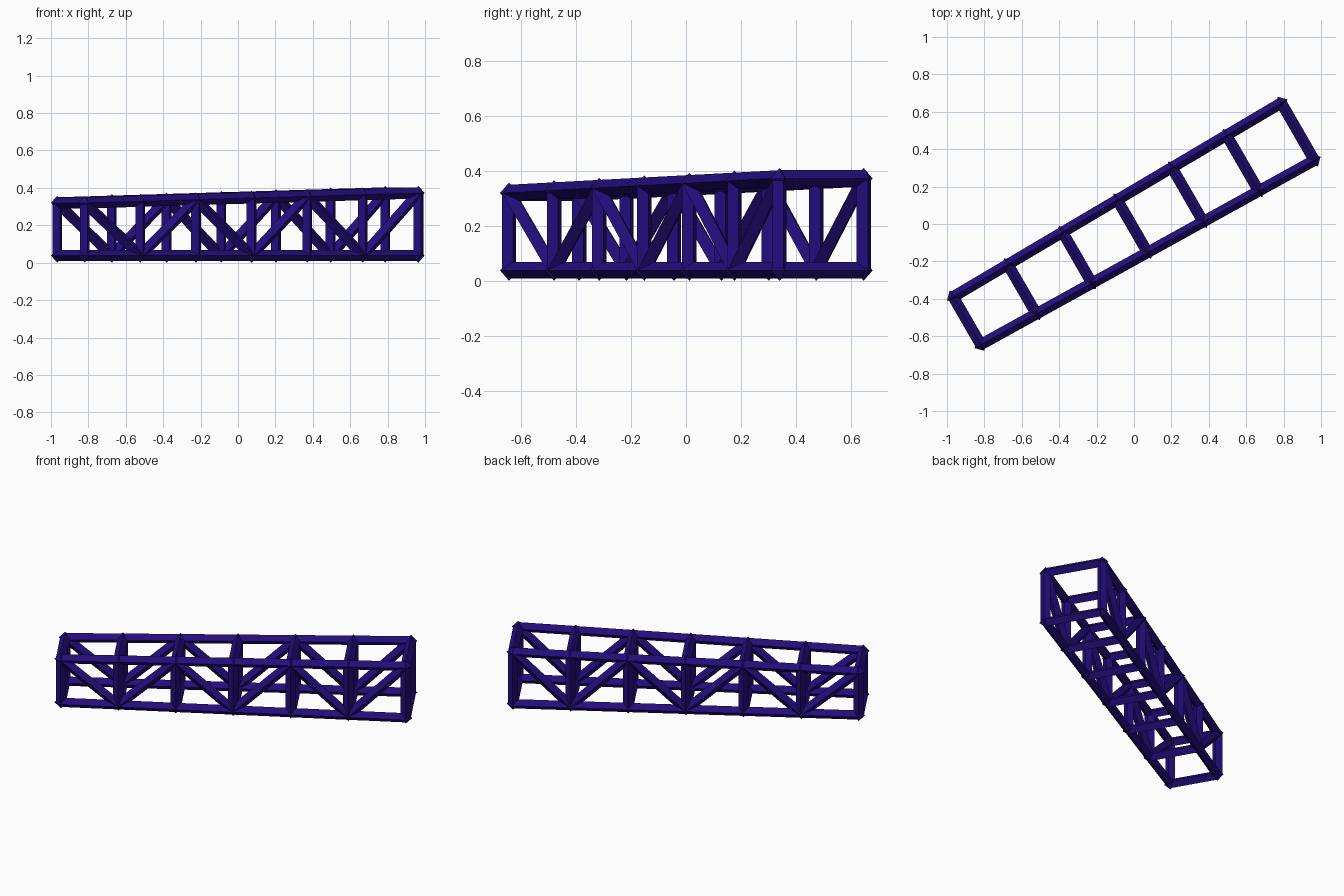
import bpy, bmesh
from math import radians, sin, cos
from mathutils import Vector, Matrix

if "Cube" in bpy.data.objects:
    bpy.data.objects.remove(bpy.data.objects["Cube"])

PANELS = 6
BAR_R = 0.030
JOINT_R = 0.038
U = Vector((cos(radians(30)), sin(radians(30)), 0))    # along the truss
V = Vector((-sin(radians(30)), cos(radians(30)), 0))   # across the truss
Z = Vector((0, 0, 1))
LEFT = Vector((-0.893, -0.517, 0))
RIGHT = Vector((0.876, 0.494, 0))

mat = bpy.data.materials.new("indigo_paint")
mat.diffuse_color = (0.016, 0.004, 0.20, 1)
mat.use_nodes = True
mat.node_tree.nodes["Principled BSDF"].inputs["Base Color"].default_value = mat.diffuse_color


def lerp(a, b, t):
    return a + (b - a) * t


def node(i, side, top):
    """Truss node: the frame grows wider and taller towards the right end."""
    t = i / PANELS
    p = LEFT.lerp(RIGHT, t) + V * side * lerp(0.1475, 0.177, t)
    p.z = lerp(0.320, 0.373, t) if top else 0.038
    return p


def bar(bm, a, b, ref):
    """Four-sided bar from a to b with one ridge facing ref."""
    d = (b - a).normalized()
    x = (ref - d * ref.dot(d)).normalized()
    m = Matrix((x, d.cross(x), d)).transposed().to_4x4()
    m.translation = (a + b) / 2
    bmesh.ops.create_cone(bm, cap_ends=True, segments=4, radius1=BAR_R,
                          radius2=BAR_R, depth=(b - a).length, matrix=m)


def finish(name, bm):
    me = bpy.data.meshes.new(name)
    bm.to_mesh(me)
    bm.free()
    me.materials.append(mat)
    ob = bpy.data.objects.new(name, me)
    bpy.context.collection.objects.link(ob)


# long chords
for side, sname in ((-1, "front"), (1, "back")):
    for top, tname in ((False, "bottom"), (True, "top")):
        bm = bmesh.new()
        bar(bm, node(0, side, top), node(PANELS, side, top), Z)
        finish(f"{sname}_{tname}_chord", bm)

    # upright posts
    bm = bmesh.new()
    for i in range(PANELS + 1):
        bar(bm, node(i, side, False), node(i, side, True), U)
    finish(f"{sname}_posts", bm)

    # zigzag diagonals: high at even nodes, low at odd nodes
    bm = bmesh.new()
    for i in range(PANELS):
        bar(bm, node(i, side, i % 2 == 0), node(i + 1, side, i % 2 == 1), V)
    finish(f"{sname}_diagonals", bm)

# cross beams
for top, tname in ((False, "bottom"), (True, "top")):
    bm = bmesh.new()
    for i in range(PANELS + 1):
        bar(bm, node(i, -1, top), node(i, 1, top), Z)
    finish(f"{tname}_cross_beams", bm)

# pointed joints at every node
bm = bmesh.new()
for i in range(PANELS + 1):
    for side in (-1, 1):
        for top in (False, True):
            m = Matrix.Translation(node(i, side, top)) @ Matrix.Rotation(radians(30), 4, 'Z')
            bmesh.ops.create_uvsphere(bm, u_segments=4, v_segments=2,
                                      radius=JOINT_R, matrix=m)
finish("joints", bm)
